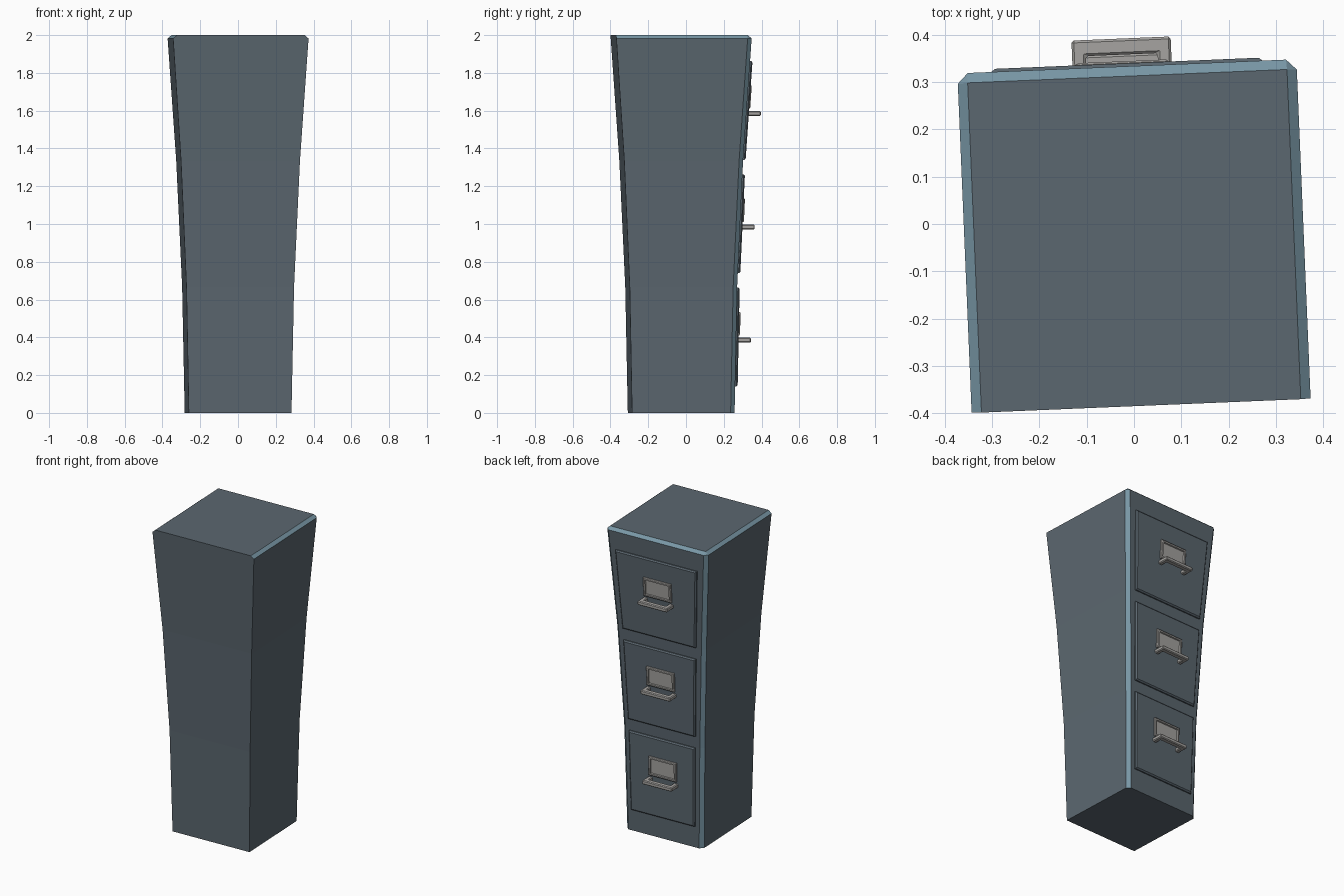
import bpy, bmesh, math

cube = bpy.data.objects.get("Cube")
if cube:
    bpy.data.objects.remove(cube, do_unlink=True)

TILT = math.radians(2.4)
PROFILE = [(0, .272), (.667, .285), (1.333, .315), (2, .36)]
CHAMFER = .022
PLATE = .015


def material(name, rgb):
    m = bpy.data.materials.new(name)
    m.use_nodes = True
    m.diffuse_color = (*rgb, 1)
    m.node_tree.nodes["Principled BSDF"].inputs["Base Color"].default_value = (*rgb, 1)
    return m


slate = material("slate paint", (.105, .135, .16))
edge_blue = material("worn edge blue", (.19, .31, .38))
metal = material("grey metal", (.38, .37, .355))


def half(z):
    """Half width of the flared cabinet at height z."""
    for (z0, h0), (z1, h1) in zip(PROFILE, PROFILE[1:]):
        if z <= z1:
            return h0 + (h1 - h0) * (z - z0) / (z1 - z0)
    return PROFILE[-1][1]


def finish(bm, name, mats):
    bmesh.ops.recalc_face_normals(bm, faces=bm.faces[:])
    mesh = bpy.data.meshes.new(name)
    bm.to_mesh(mesh)
    bm.free()
    for m in mats:
        mesh.materials.append(m)
    ob = bpy.data.objects.new(name, mesh)
    bpy.context.collection.objects.link(ob)
    ob.location.y = -.025
    ob.rotation_euler.z = TILT
    return ob


def loft(bm, rings):
    """Skin between rings of equal length and cap both ends."""
    loops = [[bm.verts.new(p) for p in ring] for ring in rings]
    for a, b in zip(loops, loops[1:]):
        for i in range(len(a)):
            j = (i + 1) % len(a)
            bm.faces.new((a[i], a[j], b[j], b[i]))
    bm.faces.new(loops[0])
    bm.faces.new(loops[-1])


# Cabinet body: sharp front corners, chamfered rear corners and top rim
def section(z):
    h, c = half(z), CHAMFER
    return [(-h, -h, z), (h, -h, z), (h, h - c, z), (h - c, h, z), (-h + c, h, z), (-h, h - c, z)]


bm = bmesh.new()
levels = [z for z, h in PROFILE[:-1]] + [2 - CHAMFER * .8]
rings = [section(z) for z in levels]
h, r = half(2), half(2) - CHAMFER
rings.append([(-r, -h, 2), (r, -h, 2), (r, r, 2), (r, r, 2), (-r, r, 2), (-r, r, 2)])
loft(bm, rings)
bmesh.ops.remove_doubles(bm, verts=bm.verts[:], dist=.0001)
bm.normal_update()
for f in bm.faces:
    n = f.normal
    rim = .2 < abs(n.z) < .95
    corner = abs(n.x) > .3 and abs(n.y) > .3
    f.material_index = int(rim or corner)
finish(bm, "cabinet_body", [slate, edge_blue])


# Drawer front: tapered plate that follows the flare
def drawer_front(name, z0, z1):
    def ring(inset, lift):
        pts = []
        for s, z in ((-1, z0 + inset), (1, z0 + inset), (1, z1 - inset), (-1, z1 - inset)):
            pts.append((s * (half(z) * .82 - inset), half(z) + lift, z))
        return pts
    bm = bmesh.new()
    loft(bm, [ring(0, -.01), ring(0, PLATE * .5), ring(.008, PLATE)])
    finish(bm, name, [slate])


# Label holder: raised frame around a recessed card panel
def label_holder(name, zc):
    def ring(w, t, lift):
        return [(s * w - .01, half(zc + u * t) + PLATE + lift, zc + u * t)
                for s, u in ((-1, -1), (1, -1), (1, 1), (-1, 1))]
    bm = bmesh.new()
    loft(bm, [ring(.098, .062, -.005), ring(.098, .062, .009), ring(.093, .057, .013),
              ring(.084, .048, .013), ring(.082, .046, .004)])
    finish(bm, name, [metal])


# Pull handle: flat U-shaped bar
def handle(name, zc):
    y0 = half(zc) + PLATE
    outline = [(-.105, -.01), (-.105, .071), (.105, .071), (.105, -.01),
               (.076, -.01), (.076, .037), (-.076, .037), (-.076, -.01)]
    bm = bmesh.new()
    loft(bm, [[(x - .01, y0 + y, zc + dz) for x, y in outline] for dz in (-.013, .013)])
    ob = finish(bm, name, [metal])
    bev = ob.modifiers.new("soft_edges", "BEVEL")
    bev.width = .005
    bev.segments = 1


for i, label in enumerate(("lower", "middle", "upper")):
    base = .14 + .6 * i
    drawer_front(label + "_drawer_front", base, base + .523)
    label_holder(label + "_label_holder", base + .333)
    handle(label + "_handle", base + .245)
